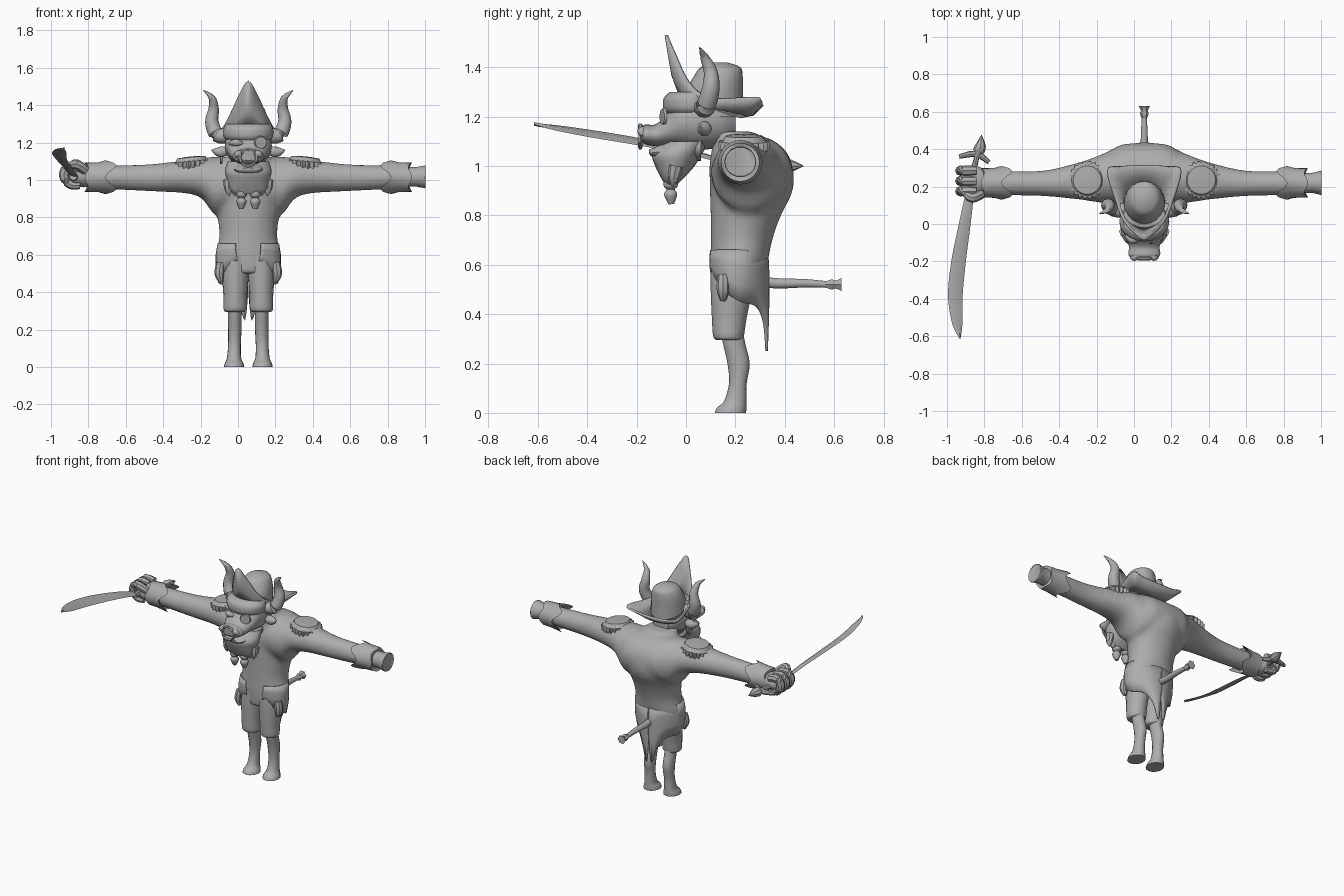
import bpy, bmesh, math
from mathutils import Vector

cube = bpy.data.objects.get("Cube")
if cube:
    bpy.data.objects.remove(cube)

CENTRE = 0.055
TAU = math.tau
parts = []
mat = bpy.data.materials.new("plain_grey")
mat.use_nodes = True
GREY = (0.42, 0.42, 0.42, 1)
mat.diffuse_color = GREY
mat.node_tree.nodes["Principled BSDF"].inputs["Base Color"].default_value = GREY


def smooth(pts, k=4, closed=False):
    """Catmull-Rom interpolation of tuples of any length."""
    n, out = len(pts), []
    for i in range(n if closed else n - 1):
        ids = [i - 1, i, i + 1, i + 2]
        ids = [j % n if closed else min(max(j, 0), n - 1) for j in ids]
        p = [pts[j] for j in ids]
        for s in range(k):
            t = s / k
            out.append(tuple(
                b + t * ((c - a) / 2 + t * ((a - 2.5 * b + 2 * c - d / 2) + t * (1.5 * (b - c) + (d - a) / 2)))
                for a, b, c, d in zip(*p)))
    return out if closed else out + [tuple(pts[-1])]


def skin(name, rings, closed=True, cap=True, thick=0):
    """Mesh stretched over a list of equal rings."""
    bm = bmesh.new()
    vs = [[bm.verts.new(p) for p in r] for r in rings]
    n = len(vs[0])
    for a, b in zip(vs, vs[1:]):
        for i in range(n if closed else n - 1):
            j = (i + 1) % n
            bm.faces.new((a[i], a[j], b[j], b[i]))
    if closed and cap:
        bm.faces.new(vs[0])
        bm.faces.new(vs[-1])
    bmesh.ops.recalc_face_normals(bm, faces=bm.faces)
    me = bpy.data.meshes.new(name)
    bm.to_mesh(me)
    bm.free()
    me.materials.append(mat)
    ob = bpy.data.objects.new(name, me)
    bpy.context.collection.objects.link(ob)
    parts.append(ob)
    if thick:
        m = ob.modifiers.new("thickness", 'SOLIDIFY')
        m.thickness, m.offset = thick, 0
    return ob


def loft(name, axis, sections, n=20, k=4):
    """Ellipses along an axis: (position, centre a, centre b, radius a, radius b)."""
    rings = []
    for t, a, b, ra, rb in smooth(sections, k):
        ring = []
        for i in range(n):
            w = TAU * i / n
            p = [a + ra * math.cos(w), b + rb * math.sin(w)]
            p.insert("xyz".index(axis), t)
            ring.append(p)
        rings.append(ring)
    return skin(name, rings)


def tube(name, pts, n=10, k=4, closed=False):
    """Round tube through (x, y, z, radius)."""
    path = smooth(pts, k, closed)
    m, rings = len(path), []
    for i, p in enumerate(path):
        nxt = path[(i + 1) % m] if closed else path[min(i + 1, m - 1)]
        prv = path[i - 1] if closed or i else path[0]
        tan = (Vector(nxt[:3]) - Vector(prv[:3])).normalized()
        ref = Vector((0, 1, 0)) if abs(tan.z) > 0.75 else Vector((0, 0, 1))
        u = tan.cross(ref).normalized()
        v = tan.cross(u)
        rings.append([Vector(p[:3]) + max(p[3], 0.001) * (u * math.cos(TAU * j / n) + v * math.sin(TAU * j / n))
                      for j in range(n)])
    return skin(name, rings + [rings[0]] if closed else rings, cap=not closed)


def ring(name, c, r, thick, axis):
    pts = []
    for i in range(12):
        p = [r * math.cos(TAU * i / 12), r * math.sin(TAU * i / 12)]
        p.insert("xyz".index(axis), 0)
        pts.append([a + b for a, b in zip(c, p)] + [thick])
    return tube(name, pts, 6, 2, True)


def flip(pts, s):
    return [(s * p[0],) + tuple(p[1:]) for p in pts]


# Coat: torso and outstretched sleeves blended into one skin
torso = loft("coat_body", "z", [
    (.5, 0, .205, .145, .1), (.6, 0, .215, .172, .115), (.7, 0, .225, .155, .125),
    (.8, 0, .242, .165, .143), (.9, 0, .265, .185, .168), (1, 0, .262, .17, .168),
    (1.08, 0, .235, .14, .13), (1.14, 0, .18, .1, .09)], 28)
half = [(.1, .265, .975, .165, .15), (.18, .25, .97, .145, .155), (.25, .24, 1.01, .125, .108),
        (.35, .23, 1.017, .1, .087), (.55, .217, 1.012, .068, .072), (.8, .22, 1.015, .066, .062)]
sleeves = loft("sleeves", "x", [(-s[0],) + s[1:] for s in reversed(half)] + half, 24)
with bpy.context.temp_override(active_object=torso, object=torso, selected_objects=[torso, sleeves],
                               selected_editable_objects=[torso, sleeves]):
    bpy.ops.object.join()
parts.pop()
rm = torso.modifiers.new("blend", 'REMESH')
rm.mode, rm.voxel_size, rm.use_smooth_shade = 'VOXEL', 0.014, True
sm = torso.modifiers.new("soften", 'SMOOTH')
sm.factor, sm.iterations = 0.5, 10

# Head, jaw and beard
loft("head", "y", [(.2, 0, 1.17, .06, .06), (.15, 0, 1.18, .1, .1), (.06, 0, 1.185, .125, .12),
                   (-.02, 0, 1.18, .118, .105), (-.07, 0, 1.15, .1, .07), (-.12, 0, 1.125, .082, .045),
                   (-.165, 0, 1.128, .085, .04), (-.185, 0, 1.13, .06, .025)])
loft("lower_jaw", "y", [(.06, 0, 1.08, .1, .06), (-.08, 0, 1.06, .085, .035),
                        (-.135, 0, 1.055, .065, .018), (-.15, 0, 1.058, .035, .008)])
loft("beard", "z", [(1.1, 0, .01, .11, .09), (1.05, 0, -.035, .125, .1), (1, 0, -.045, .115, .08),
                    (.95, 0, -.055, .1, .045), (.925, 0, -.06, .07, .025)])
loft("brow_band", "z", [(1.215, 0, .02, .118, .1), (1.235, 0, .015, .132, .107),
                        (1.275, 0, .015, .132, .105), (1.3, 0, .03, .115, .095)])
ring("nose_ring", (0, -.185, 1.12), .045, .009, "y")
ring("earring", (-.145, .09, 1.115), .022, .007, "x")
tube("eye_patch", [(.065, -.088, 1.2, .036), (.068, -.097, 1.2, .032)], 14, 1)
tube("narrow_eye", [(-.1, -.06, 1.195, .008), (-.065, -.085, 1.2, .02), (-.03, -.085, 1.195, .008)])
for s in (1, -1):
    side = "left" if s > 0 else "right"
    tube(side + "_horn", flip([(.1, .07, 1.24, .04), (.165, .08, 1.24, .04), (.195, .1, 1.31, .036),
                               (.185, .1, 1.38, .028), (.195, .075, 1.44, .018), (.24, .055, 1.48, .002)], s), 12)
    tube(side + "_ear", flip([(.1, .07, 1.16, .02), (.15, .075, 1.15, .03), (.195, .06, 1.16, .004)], s))
    tube(side + "_nostril", flip([(.03, -.16, 1.14, .02), (.055, -.18, 1.14, .018), (.07, -.17, 1.125, .01)], s))
    tube(side + "_beard_braid", flip([(.037, -.06, .97, .026), (.037, -.062, .92, .03), (.037, -.062, .905, .018),
                                      (.037, -.062, .885, .028), (.037, -.06, .845, .012)], s))
    for x in (.075, .105):
        tube(side + "_beard_lock", flip([(x, -.04, 1, .03), (x, -.05, .95, .022), (x * .97, -.055, .915, .002)], s), 8)

# Three-cornered hat
rim_half = [(.05, -.045, 1.45), (.1, .01, 1.34), (.14, .1, 1.275), (.195, .285, 1.275), (.12, .305, 1.255)]
rim = smooth([(0, -.08, 1.53)] + rim_half + [(0, .31, 1.25)] + flip(rim_half[::-1], -1), 4, True)
inner, middle = [], []
for x, y, z in rim:
    w = math.atan2(x, .1 - y)
    p = (.115 * math.sin(w), .1 - .12 * math.cos(w), 1.24 + .04 * math.cos(w))
    inner.append(p)
    middle.append((x * .55 + p[0] * .45, y * .55 + p[1] * .45, z * .4 + p[2] * .6 - .01))
skin("hat_brim", [inner, middle, rim], cap=False, thick=.014)
loft("hat_crown", "z", [(1.2, 0, .11, .112, .12), (1.3, 0, .115, .108, .115), (1.36, 0, .13, .095, .1),
                        (1.4, 0, .14, .07, .08), (1.42, 0, .14, .02, .025)])

for s in (1, -1):
    side = "left" if s > 0 else "right"
    # Scalloped shoulder pads
    pad = []
    for z, r, wave in ((1.06, .09, .006), (1.075, .098, .007), (1.1, .097, .006),
                       (1.105, .084, 0), (1.122, .075, 0), (1.126, .03, 0)):
        row = []
        for i in range(88):
            w = TAU * i / 88
            q = r + wave * math.cos(22 * w)
            x = q * math.cos(w)
            row.append((s * (.305 + x), .235 + q * math.sin(w), z - .1 * x))
        pad.append(row)
    skin(side + "_epaulette", pad)
    # Turned-back cuffs with pointed edges
    cuff = []
    for d, r, notch in ((.77, .066, 0), (.735, .09, .03), (.8, .08, 0), (.865, .078, .01), (.86, .05, 0)):
        cuff.append([(s * (d + notch * math.cos(4 * TAU * i / 24)), .22 + r * math.cos(TAU * i / 24),
                      1.015 + r * math.sin(TAU * i / 24)) for i in range(24)])
    skin(side + "_cuff", cuff)
    # Coat skirt, longest at the back
    hem = smooth([(25, .57, .13), (60, .5, .16), (95, .45, .155), (130, .43, .135),
                  (155, .36, .13), (172, .25, .13), (179, .4, .13)], 4)
    rows = []
    for t in (0, .3, .65, 1):
        row = []
        for deg, low, rx in hem:
            w = math.radians(deg)
            r = .16 * (1 - t) + rx * t + .05 * t * (1 - t)
            row.append((s * r * math.sin(w), .21 - (.118 + .02 * t * (1 - t)) * math.cos(w), .66 + (low - .66) * t))
        rows.append(row)
    skin(side + "_coat_tail", rows, closed=False, thick=.01)
    tube(side + "_pocket_flap", flip([(.148, .15, .56, .022), (.155, .15, .5, .026), (.145, .15, .455, .012)], s), 8)
    # Short trousers, lower legs and hooves
    loft(side + "_breeches", "z", [(.6, s * .06, .2, .07, .1), (.5, s * .068, .185, .072, .085),
                                   (.38, s * .07, .175, .063, .07), (.31, s * .07, .172, .062, .062),
                                   (.295, s * .07, .175, .05, .05)], 16)
    loft(side + "_leg", "z", [(.36, s * .07, .18, .038, .045), (.28, s * .072, .195, .037, .045),
                              (.2, s * .072, .213, .036, .045), (.12, s * .074, .21, .034, .036),
                              (.05, s * .076, .2, .038, .045), (.02, s * .076, .185, .05, .06),
                              (0, s * .076, .18, .055, .063)], 16)

# Tail with tuft
tube("tail", [(0, .27, .54, .022), (0, .36, .525, .022), (0, .48, .525, .018), (0, .57, .52, .014)])
tube("tail_tuft", [(0, .56, .52, .012), (0, .59, .52, .024), (0, .605, .52, .018), (0, .63, .52, .03)], 6, 2)

# Left arm stump socket
loft("hand_socket", "x", [(.84, .22, 1.017, .055, .055), (.9, .22, 1.017, .054, .054),
                          (.944, .22, 1.017, .065, .063), (.945, .22, 1.017, .06, .06)], 14, 2)

# Right fist around the sword
loft("right_fist", "x", [(-.83, .22, 1.015, .045, .05), (-.88, .23, 1.015, .075, .055),
                         (-.93, .23, 1.02, .08, .055), (-.965, .235, 1.02, .055, .04)], 14)
for i in range(3):
    y = .175 + .055 * i
    tube("right_finger", [(-.9, y, 1.06, .026), (-.965, y, 1.065, .028), (-.985, y, 1.02, .027),
                          (-.95, y, .975, .024), (-.9, y, .97, .018)], 8, 3)
tube("right_thumb", [(-.87, .16, 1.05, .025), (-.92, .14, 1.085, .027), (-.955, .16, 1.075, .018)], 8, 3)
tube("sword_hilt", [(-.935, .12, 1.02, .022), (-.92, .25, 1.01, .02), (-.895, .36, 1.005, .014),
                    (-.885, .39, 1.0, .03), (-.875, .42, 1.0, .028), (-.87, .475, 1.0, .002)], 8, 3)
tube("sword_guard", [(-.99, .36, 1.0, .012), (-.9, .375, 1.0, .018), (-.83, .33, 1.0, .012)], 8, 3)

# Curved blade: thin diamond sections, tilted
edge, flat = Vector((.93, 0, -.36)), Vector((.36, 0, .93))
blade = []
for x, y, z, w in smooth([(-.935, .15, 1.02, .025), (-.96, 0, 1.06, .034), (-.993, -.2, 1.1, .042),
                          (-1.01, -.38, 1.13, .042), (-1.0, -.53, 1.155, .03), (-.985, -.615, 1.17, .002)], 5):
    c = Vector((x, y, z))
    blade.append([c - edge * w, c + flat * .008, c + edge * w, c - flat * .008])
skin("sword_blade", blade)

# Shading and final placement
bpy.ops.object.select_all(action='DESELECT')
for ob in parts:
    ob.location.x += CENTRE
    ob.select_set(True)
bpy.context.view_layer.objects.active = torso
bpy.ops.object.shade_smooth_by_angle(angle=math.radians(40))
